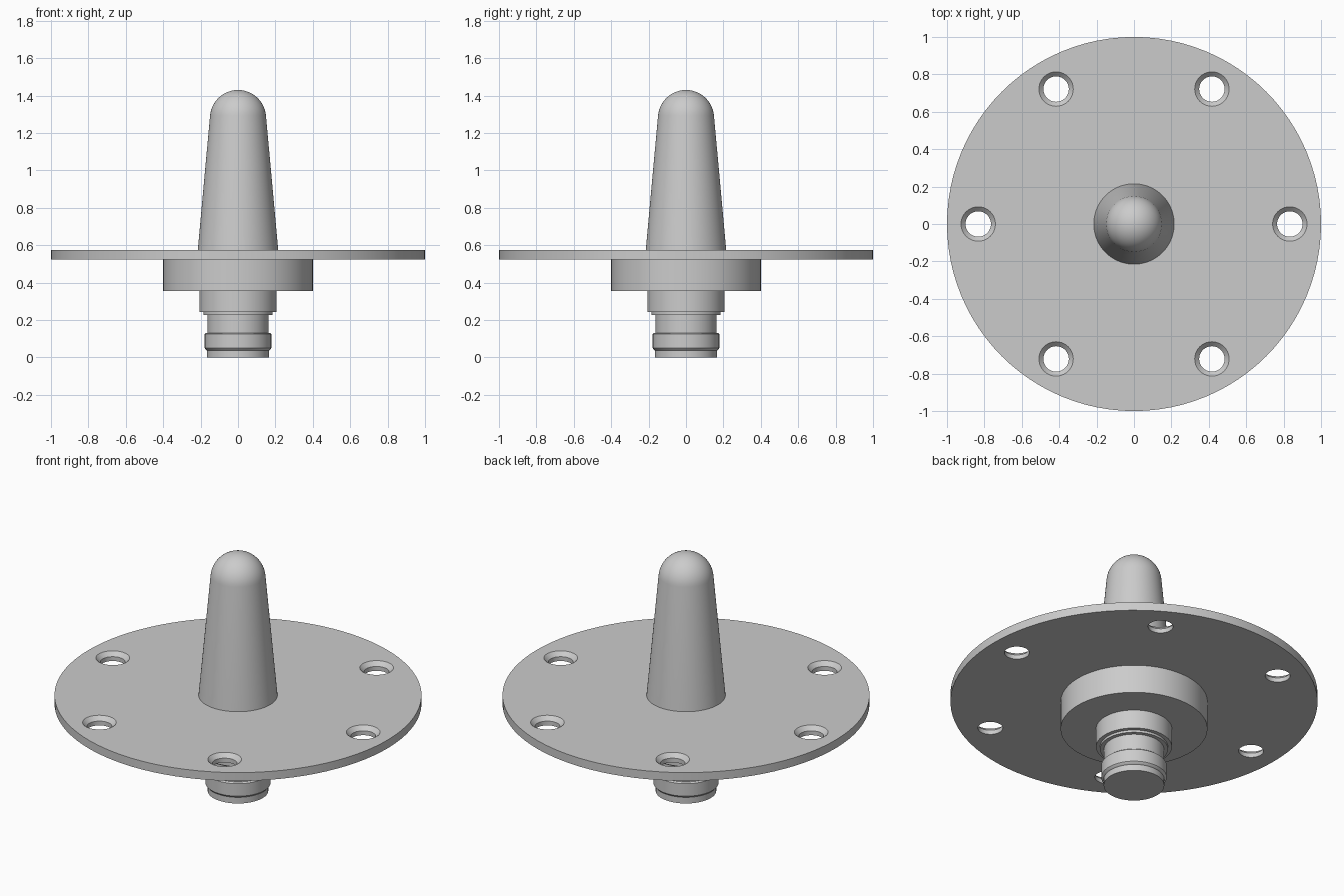
import bpy, bmesh, math
from mathutils import Matrix

if "Cube" in bpy.data.objects:
    bpy.data.objects.remove(bpy.data.objects["Cube"])


def lathe(bm, profile, segs, offset=(0, 0)):
    """Revolve an (r, z) profile, running from axis to axis, about a vertical line."""
    rings = []
    for r, z in profile:
        n = segs if r > 0 else 1
        rings.append([bm.verts.new((offset[0] + r * math.cos(2 * math.pi * i / n),
                                    offset[1] + r * math.sin(2 * math.pi * i / n), z))
                      for i in range(n)])
    for a, b in zip(rings, rings[1:]):
        for i in range(segs):
            j = (i + 1) % segs
            if len(a) == 1:
                bm.faces.new((a[0], b[j], b[i]))
            elif len(b) == 1:
                bm.faces.new((a[i], a[j], b[0]))
            else:
                bm.faces.new((a[i], a[j], b[j], b[i]))


def make_object(name, bm):
    bmesh.ops.recalc_face_normals(bm, faces=bm.faces)
    mesh = bpy.data.meshes.new(name)
    bm.to_mesh(mesh)
    bm.free()
    obj = bpy.data.objects.new(name, mesh)
    bpy.context.collection.objects.link(obj)
    return obj


# Stepped plug with retaining ring, then hub and flange
plug = [(0, 0), (0.165, 0), (0.165, 0.037), (0.17, 0.04), (0.178, 0.05),
        (0.178, 0.125), (0.17, 0.132), (0.163, 0.132), (0.163, 0.228),
        (0.185, 0.228), (0.185, 0.242), (0.207, 0.242), (0.207, 0.355)]
flange = [(0.4, 0.355), (0.4, 0.525), (1, 0.525), (1, 0.575)]

# Tapered pin with a tangent spherical tip
R, taper, steps = 0.15, math.radians(5.25), 14
pin = [(0.215, 0.575)]
for k in range(steps):
    a = taper + (math.pi / 2 - taper) * k / steps
    pin.append((R * math.cos(a), 1.28 + R * math.sin(a)))
pin.append((0, 1.28 + R))

bm = bmesh.new()
lathe(bm, plug + flange + pin, 96)
body = make_object("flanged_pin", bm)

# Six countersunk holes around the flange
hole = [(0, 0.5), (0.068, 0.5), (0.068, 0.551), (0.092, 0.575), (0.092, 0.6), (0, 0.6)]
bm = bmesh.new()
for k in range(6):
    a = math.radians(60 * k)
    lathe(bm, hole, 40, (0.833 * math.cos(a), 0.833 * math.sin(a)))
cutter = make_object("hole_cutter", bm)
cutter.hide_render = True

mod = body.modifiers.new("holes", 'BOOLEAN')
mod.operation = 'DIFFERENCE'
mod.solver = 'EXACT'
mod.object = cutter
bpy.context.view_layer.objects.active = body
bpy.ops.object.select_all(action='DESELECT')
body.select_set(True)
bpy.ops.object.modifier_apply(modifier=mod.name)
bpy.data.objects.remove(cutter, do_unlink=True)
bpy.ops.object.shade_smooth_by_angle(angle=math.radians(25))
